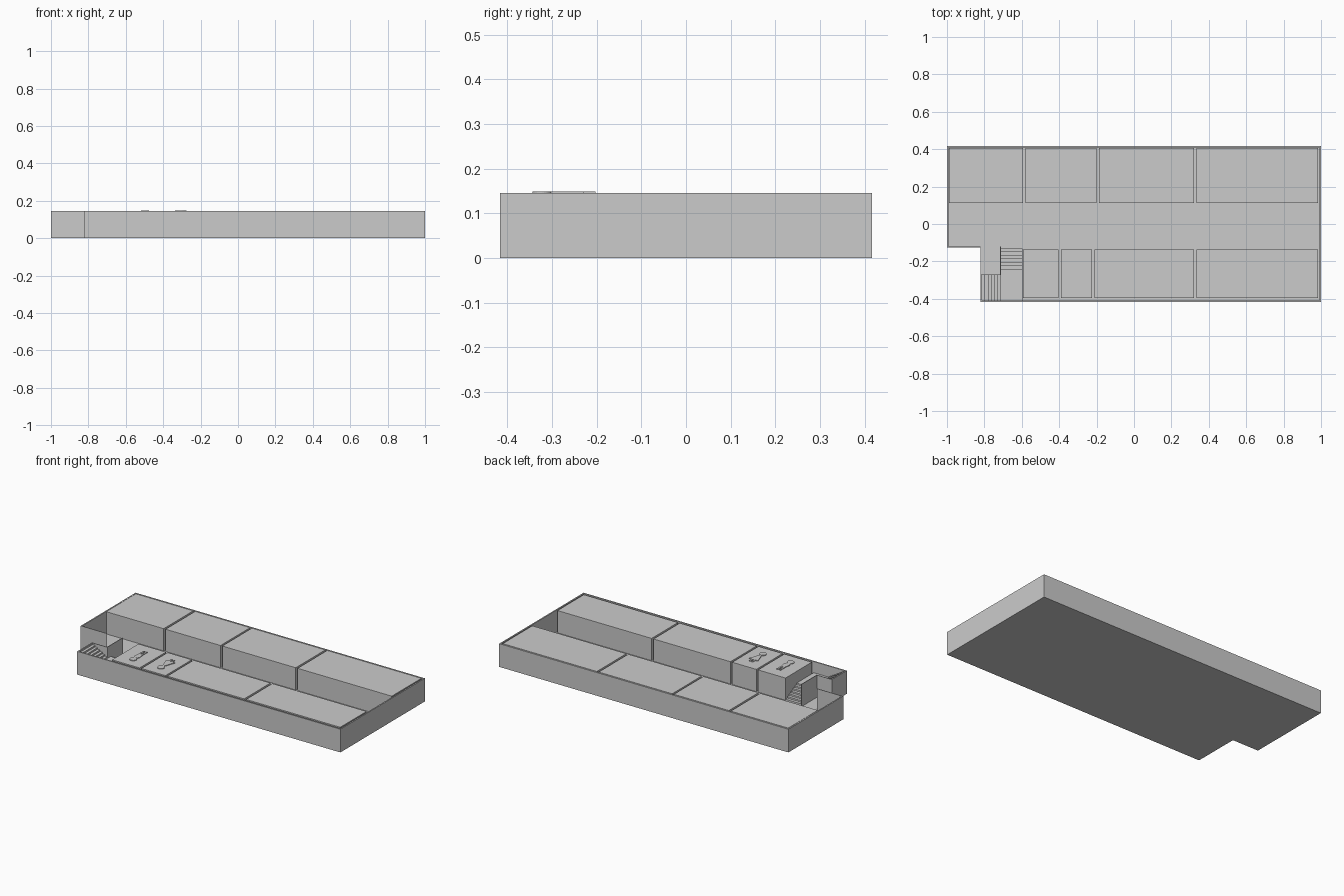
import bpy, bmesh, math

if "Cube" in bpy.data.objects:
    bpy.data.objects.remove(bpy.data.objects["Cube"])

H = 0.145      # wall and room height
FLOOR = 0.006  # slab thickness
T = 0.008      # wall thickness
Y = 0.417      # half depth


def prism(name, pts, z0, z1):
    """Extrude a flat outline from z0 to z1."""
    bm = bmesh.new()
    face = bm.faces.new([bm.verts.new((x, y, z0)) for x, y in pts])
    out = bmesh.ops.extrude_face_region(bm, geom=[face])
    verts = [v for v in out["geom"] if isinstance(v, bmesh.types.BMVert)]
    bmesh.ops.translate(bm, verts=verts, vec=(0, 0, z1 - z0))
    bmesh.ops.recalc_face_normals(bm, faces=bm.faces)
    mesh = bpy.data.meshes.new(name)
    bm.to_mesh(mesh)
    bm.free()
    ob = bpy.data.objects.new(name, mesh)
    bpy.context.collection.objects.link(ob)
    return ob


def box(name, x0, x1, y0, y1, z0=FLOOR, z1=H):
    return prism(name, [(x0, y0), (x1, y0), (x1, y1), (x0, y1)], z0, z1)


# Floor slab with the notched corner
prism("floor_slab", [(-0.82, -Y), (1, -Y), (1, Y), (-1, Y),
                     (-1, -0.125), (-0.82, -0.125)], 0, FLOOR)

# Outer walls
box("front_wall", -0.82, 1, -Y, -Y + T)
box("back_wall", -1, 1, Y - T, Y)
box("right_wall", 1 - T, 1, -Y + T, Y - T)
box("left_wall", -1, -1 + T, -0.125, Y - T)
box("notch_wall", -1 + T, -0.82, -0.125, -0.125 + T / 2)
box("stair_left_wall", -0.82, -0.82 + T, -Y + T, -0.27)
# Walls around the open entry alcove under the stairs
box("alcove_back_wall", -0.82 + T, -0.712, -0.274, -0.27)
box("alcove_side_wall", -0.716, -0.712, -0.27, -0.12)

# Solid room blocks with narrow gaps between them
back_rooms = [(-0.99, -0.593), (-0.58, -0.2), (-0.188, 0.32), (0.333, 0.984)]
front_rooms = [(-0.593, -0.403), (-0.391, -0.224), (-0.212, 0.32), (0.333, 0.984)]
for i, (x0, x1) in enumerate(back_rooms):
    box(f"back_room_{i + 1}", x0, x1, 0.113, 0.405)
for i, (x0, x1) in enumerate(front_rooms):
    box(f"front_room_{i + 1}", x0, x1, -0.396, -0.136)

# Lower flight, climbing toward the front wall
N, MID = 6, 0.075
for i in range(N):
    y = -0.13 - i * 0.11 / N
    box(f"lower_step_{i + 1}", -0.712, -0.597, y - 0.11 / N, y,
        FLOOR, FLOOR + (i + 1) * (MID - FLOOR) / (N + 1))
box("stair_landing", -0.712, -0.597, -Y + T, -0.24, FLOOR, MID)
# Upper flight, climbing toward the left wall
for i in range(N):
    x = -0.712 - i * 0.1 / N
    box(f"upper_step_{i + 1}", x - 0.1 / N, x, -Y + T, -0.274,
        FLOOR, MID + (i + 1) * (H - MID) / (N + 1))


# Raised washroom pictograms, heads toward the front
def pictogram(name, cx, body):
    z0, z1 = H, H + 0.004
    prism(name + "_head", [(cx + 0.021 * math.cos(a), -0.323 + 0.021 * math.sin(a))
                           for a in (k * math.tau / 24 for k in range(24))], z0, z1)
    prism(name + "_body", [(cx + x, y) for x, y in body], z0, z1)
    for side, s in (("left", -1), ("right", 1)):
        xs = sorted((cx + s * 0.004, cx + s * 0.014))
        box(f"{name}_{side}_leg", *xs, -0.245, -0.203, z0, z1)


pictogram("man_sign", -0.498, [(-0.012, -0.302), (0.012, -0.302), (0.019, -0.285),
                               (0.013, -0.245), (-0.013, -0.245), (-0.019, -0.285)])
pictogram("woman_sign", -0.306, [(-0.006, -0.302), (0.006, -0.302),
                                 (0.031, -0.23), (-0.031, -0.23)])
